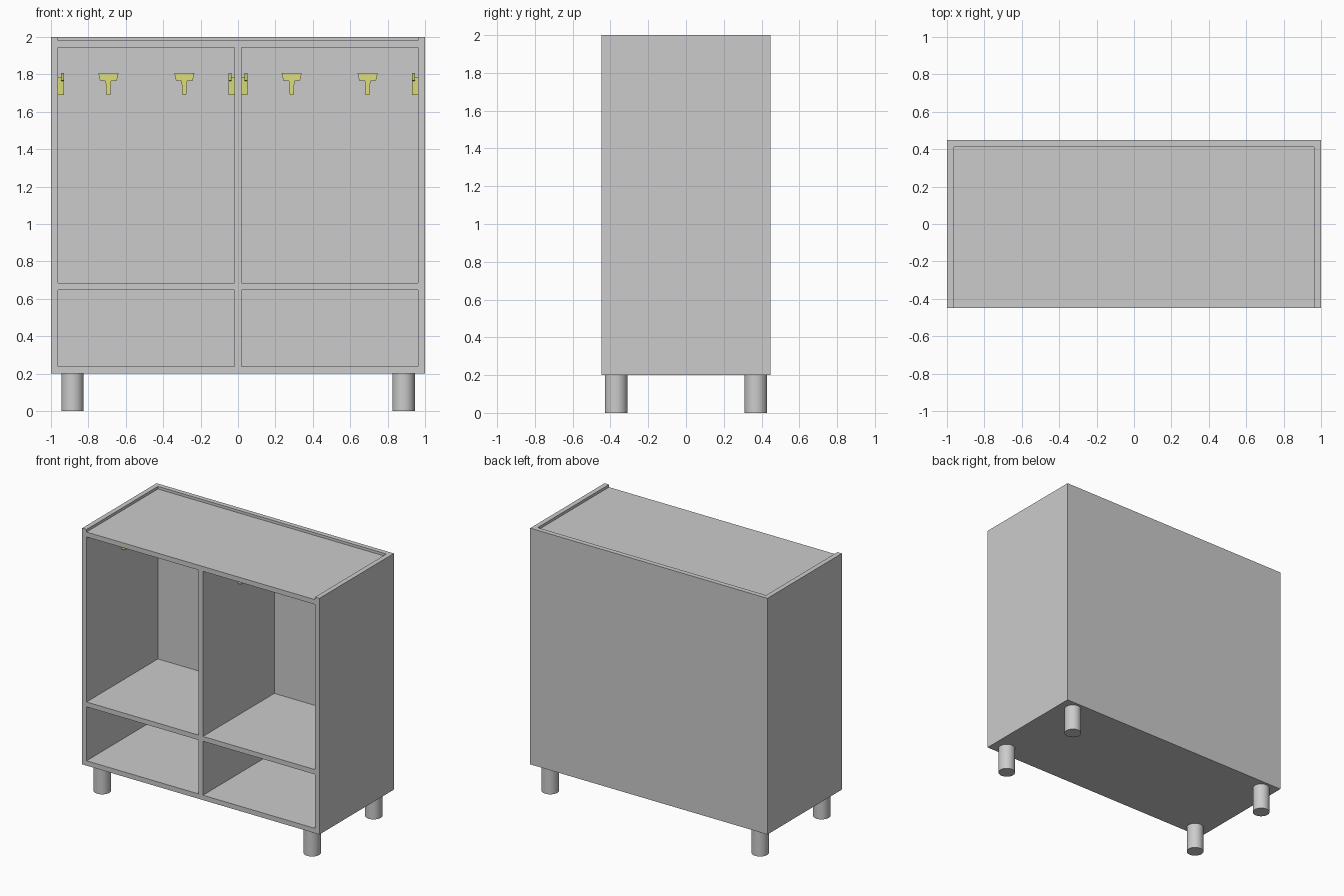
import bpy, bmesh
from math import pi
from mathutils import Matrix, Vector

if "Cube" in bpy.data.objects:
    bpy.data.objects.remove(bpy.data.objects["Cube"])

W, D, T = 1.0, 0.448, 0.037          # half width, half depth, panel thickness
Z0, Z1 = 0.20, 2.0                   # carcass bottom and top
IN, BACK = W - T, D - T              # inner faces of the sides and back
TOP = 1.98                           # recessed top surface


def finish(name, bm, mat=None):
    bmesh.ops.recalc_face_normals(bm, faces=bm.faces)
    me = bpy.data.meshes.new(name)
    bm.to_mesh(me)
    bm.free()
    ob = bpy.data.objects.new(name, me)
    bpy.context.collection.objects.link(ob)
    if mat:
        me.materials.append(mat)
    return ob


def box(name, x0, x1, y0, y1, z0, z1):
    bm = bmesh.new()
    m = Matrix.Translation(((x0 + x1) / 2, (y0 + y1) / 2, (z0 + z1) / 2))
    bmesh.ops.create_cube(bm, size=1, matrix=m @ Matrix.Diagonal((x1 - x0, y1 - y0, z1 - z0, 1)))
    return finish(name, bm)


def prism(bm, outline, y0, y1):
    face = bm.faces.new([bm.verts.new((x, y0, z)) for x, z in outline])
    ext = bmesh.ops.extrude_face_region(bm, geom=[face])
    verts = [v for v in ext["geom"] if isinstance(v, bmesh.types.BMVert)]
    bmesh.ops.translate(bm, verts=verts, vec=Vector((0, y1 - y0, 0)))


# Carcass panels
box("left_side", -W, -IN, -D, D, Z0, Z1)
box("right_side", IN, W, -D, D, Z0, Z1)
box("back_panel", -IN, IN, BACK, D, Z0, Z1)
box("bottom_panel", -IN, IN, -D, BACK, Z0, Z0 + T)
box("top_panel", -IN, IN, -D, BACK, TOP - T, TOP)
box("divider", -T / 2, T / 2, -D, BACK, Z0 + T, TOP - T)
for side, x0, x1 in (("left", -IN, -T / 2), ("right", T / 2, IN)):
    box(side + "_shelf", x0, x1, -D, BACK, 0.648, 0.685)

# Round legs
for sx, lr in ((-1, "left"), (1, "right")):
    for sy, fb in ((-1, "front"), (1, "back")):
        bm = bmesh.new()
        bmesh.ops.create_cone(bm, cap_ends=True, segments=32, radius1=0.06, radius2=0.06,
                              depth=Z0, matrix=Matrix.Translation((sx * 0.885, sy * 0.37, Z0 / 2)))
        leg = finish(f"{fb}_{lr}_leg", bm)
        bpy.ops.object.select_all(action="DESELECT")
        leg.select_set(True)
        bpy.context.view_layer.objects.active = leg
        bpy.ops.object.shade_smooth_by_angle()

# Coat hooks: T-shaped front plate on a narrow wall mount
brass = bpy.data.materials.new("brass")
brass.diffuse_color = (0.72, 0.74, 0.2, 1)
brass.use_nodes = True
brass.node_tree.nodes["Principled BSDF"].inputs["Base Color"].default_value = brass.diffuse_color
HALF = [(0.01, 1.69), (0.015, 1.765), (0.045, 1.768), (0.054, 1.808)]
MOUNT = [(0.01, 1.69), (0.015, 1.787)]


def hook(name, x, y, angle):
    bm = bmesh.new()
    for pts, y0, y1 in ((HALF, -0.032, -0.016), (MOUNT, -0.016, 0)):
        prism(bm, pts + [(-px, pz) for px, pz in reversed(pts)], y0, y1)
    bm.transform(Matrix.Translation((x, y, 0)) @ Matrix.Rotation(angle, 4, "Z"))
    finish(name, bm, brass)


mid_y = (BACK - D) / 2
for cx, side in ((-0.49, "left"), (0.49, "right")):
    hw = (IN - T / 2) / 2
    for s, pos in ((-1, "a"), (1, "b")):
        hook(f"{side}_back_hook_{pos}", cx + s * 0.203, BACK, 0)
        hook(f"{side}_side_hook_{pos}", cx + s * hw, mid_y, -s * pi / 2)
